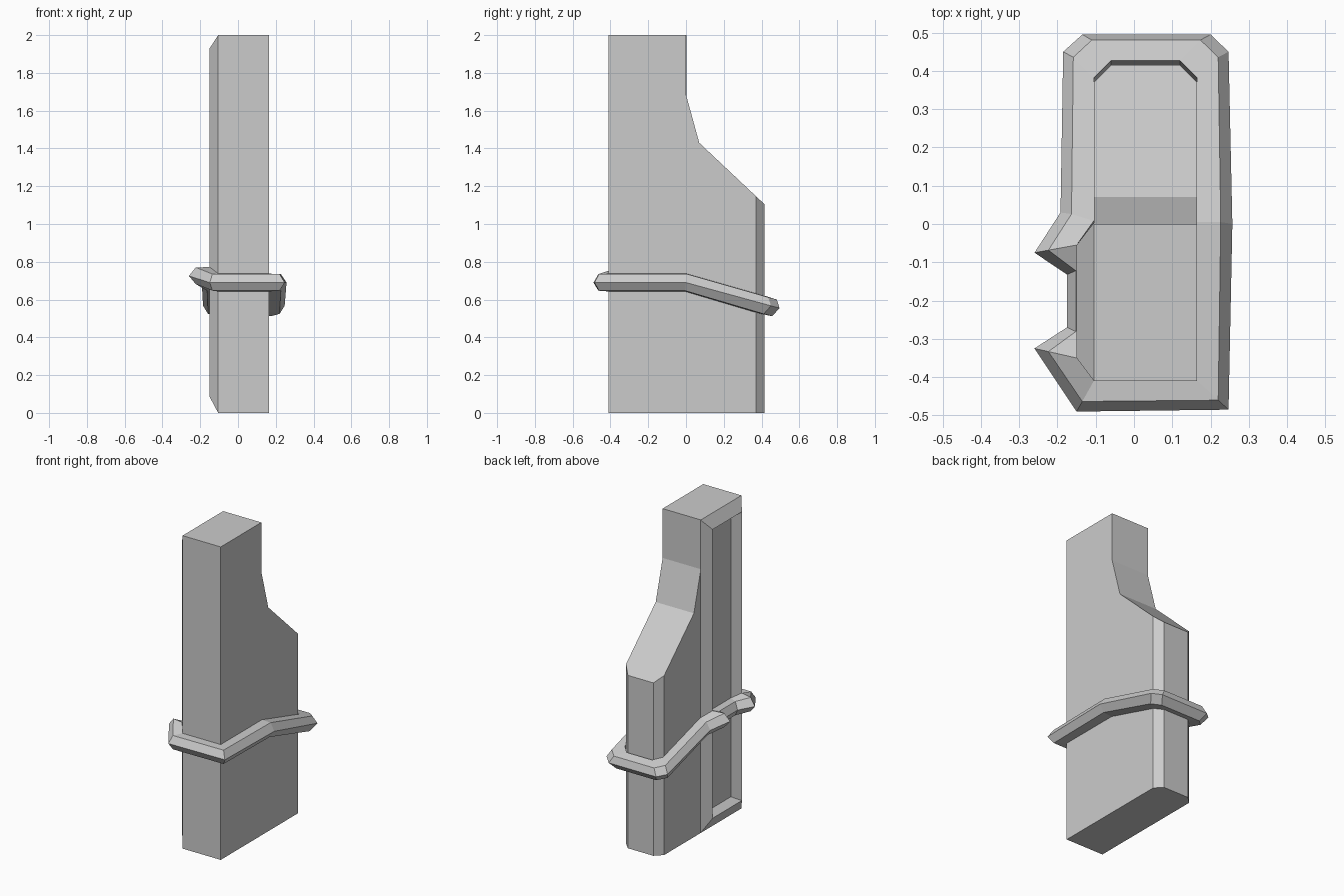
import bpy, bmesh

if "Cube" in bpy.data.objects:
    bpy.data.objects.remove(bpy.data.objects["Cube"])


def make_object(name, bm):
    bmesh.ops.recalc_face_normals(bm, faces=bm.faces[:])
    mesh = bpy.data.meshes.new(name)
    bm.to_mesh(mesh)
    bm.free()
    ob = bpy.data.objects.new(name, mesh)
    bpy.context.collection.objects.link(ob)
    return ob


def skin(bm, rings, close=False):
    """Join successive vertex rings with quads."""
    rings = [[bm.verts.new(p) for p in r] for r in rings]
    pairs = list(zip(rings, rings[1:])) + ([(rings[-1], rings[0])] if close else [])
    for a, b in pairs:
        for i in range(len(a)):
            j = (i + 1) % len(a)
            bm.faces.new((a[i], a[j], b[j], b[i]))
    return rings


X0, X1 = -0.105, 0.165

# Post: stepped side profile extruded across x, rear corners chamfered
profile = [(-0.41, 0), (0.415, 0), (0.415, 1.105), (0.07, 1.43), (0, 1.685), (0, 2), (-0.41, 2)]
bm = bmesh.new()
rings = skin(bm, [[(x, y, z) for y, z in profile] for x in (X0, X1)])
for r in rings:
    bm.faces.new(r)
rear = [e for e in bm.edges if all(abs(v.co.y - 0.415) < 1e-4 for v in e.verts)
        and abs(e.verts[0].co.x - e.verts[1].co.x) < 1e-4]
bmesh.ops.bevel(bm, geom=rear, offset=0.045, segments=1, affect='EDGES')
make_object("post", bm)

# Raised frame on the left side: outer slope, sharp ridge, inner slope
bm = bmesh.new()
frame = [(X0, -0.41, 0.003, 0, 2), (-0.15, -0.35, -0.055, 0.085, 1.93),
         (X0, -0.303, -0.102, 0.115, 1.90)]
skin(bm, [[(x, a, lo), (x, b, lo), (x, b, hi), (x, a, hi)] for x, a, b, lo, hi in frame])
make_object("side_frame", bm)

# Strap: (inner x, inner y, outer x, outer y, centre z, tilt) at each corner
strap = [
    (0.165, -0.41, 0.247, -0.485, 0.69, 0),
    (0.165, 0.0, 0.257, 0.0, 0.69, 0.005),
    (0.165, 0.37, 0.247, 0.45, 0.567, 0.012),
    (0.12, 0.415, 0.20, 0.495, 0.555, 0.012),
    (-0.06, 0.415, -0.135, 0.495, 0.555, 0.012),
    (-0.105, 0.37, -0.185, 0.45, 0.567, 0.012),
    (-0.105, 0.003, -0.192, 0.03, 0.69, 0.005),
    (-0.15, -0.055, -0.26, -0.075, 0.725, 0),
    (-0.105, -0.102, -0.175, -0.132, 0.70, 0),
    (-0.105, -0.303, -0.175, -0.27, 0.70, 0),
    (-0.15, -0.35, -0.26, -0.325, 0.725, 0),
    (-0.105, -0.41, -0.15, -0.49, 0.69, 0),
]
bm = bmesh.new()
rings = []
for ix, iy, ox, oy, z, t in strap:
    drop = -0.015 if t == 0.012 else 0      # the rear run dips outwards
    mx, my = ix + 0.67 * (ox - ix), iy + 0.67 * (oy - iy)
    zi = z - drop
    rings.append([(ix, iy + t, zi + 0.047), (mx, my + t, z + 0.045), (ox, oy, z),
                  (mx, my - t, z - 0.043), (ix, iy - t, zi - 0.047)])
skin(bm, rings, close=True)
make_object("strap", bm)
